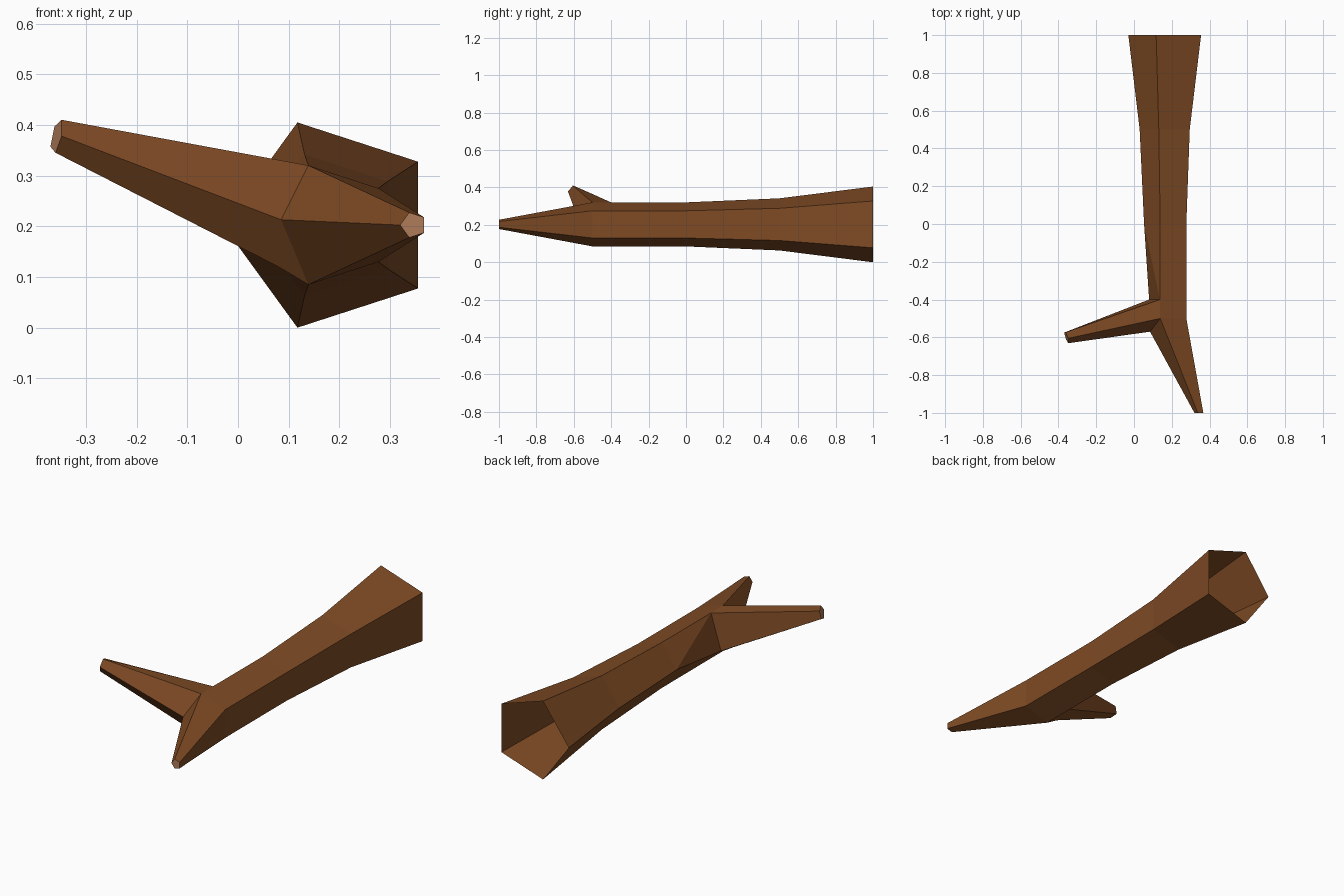
import bpy, bmesh, math

if "Cube" in bpy.data.objects:
    bpy.data.objects.remove(bpy.data.objects["Cube"])

def material(name, rgb):
    m = bpy.data.materials.new(name)
    m.diffuse_color = (*rgb, 1)
    m.use_nodes = True
    m.node_tree.nodes["Principled BSDF"].inputs["Base Color"].default_value = m.diffuse_color
    return m

bark = material("bark brown", (0.212, 0.070, 0.018))
wood = material("cut wood", (0.43, 0.20, 0.10))

bm = bmesh.new()
ZC = 0.2024

def ring(y, cx, r, sides=(0, 1, 2, 3, 4)):
    # pentagon: left, top, upper right, lower right, bottom
    out = {}
    for k in sides:
        a = math.radians(180 - 72 * k)
        out[k] = bm.verts.new((cx + r * math.cos(a), y, ZC + r * math.sin(a)))
    return out

def face(*vs, mat=0):
    f = bm.faces.new(vs)
    f.material_index = mat

def strip(a, b, sides):
    for k in sides:
        j = (k + 1) % 5
        face(a[k], a[j], b[j], b[k])

# trunk rings, from the open wide end to the thin end
r0 = ring(1.0, 0.183, 0.2128)
r1 = ring(0.5, 0.1765, 0.1465)
r2 = ring(0.0, 0.177, 0.1237)
r3 = ring(-0.5, 0.177, 0.1237, (1, 2, 3, 4))
r4 = ring(-1.0, 0.346, 0.026)
strip(r0, r1, range(5))
strip(r1, r2, range(5))
strip(r2, r3, (2, 3))
strip(r3, r4, (1, 2, 3))

# base of the side branch, sharing the trunk's top vertex
top_back, front, under, back = [bm.verts.new(p) for p in (
    (0.137, -0.40, 0.32), (0.085, -0.57, 0.213),
    (0.08, -0.50, 0.12), (0.08, -0.40, 0.139))]
base = [top_back, r3[1], front, under, back]

# trunk faces around the fork
face(r2[1], r2[2], r3[2], r3[1], top_back)
face(r2[0], r2[1], top_back)
face(r2[0], top_back, back)
face(r2[0], back, r3[4], r2[4])
face(back, under, r3[4])
face(r3[1], r4[1], r4[0], front)
face(front, r3[4], under)
face(front, r4[0], r4[4], r3[4])

# side branch
tip = [bm.verts.new(p) for p in (
    (-0.362, -0.573, 0.397), (-0.348, -0.605, 0.410), (-0.348, -0.631, 0.378),
    (-0.360, -0.611, 0.345), (-0.370, -0.575, 0.357))]
for k in range(5):
    j = (k + 1) % 5
    face(base[k], base[j], tip[j], tip[k])

# pale cut ends
face(*tip, mat=1)
face(*[r4[k] for k in range(5)], mat=1)

bmesh.ops.recalc_face_normals(bm, faces=bm.faces)
me = bpy.data.meshes.new("forked_branch")
bm.to_mesh(me)
bm.free()
me.materials.append(bark)
me.materials.append(wood)
bpy.context.collection.objects.link(bpy.data.objects.new("forked_branch", me))
